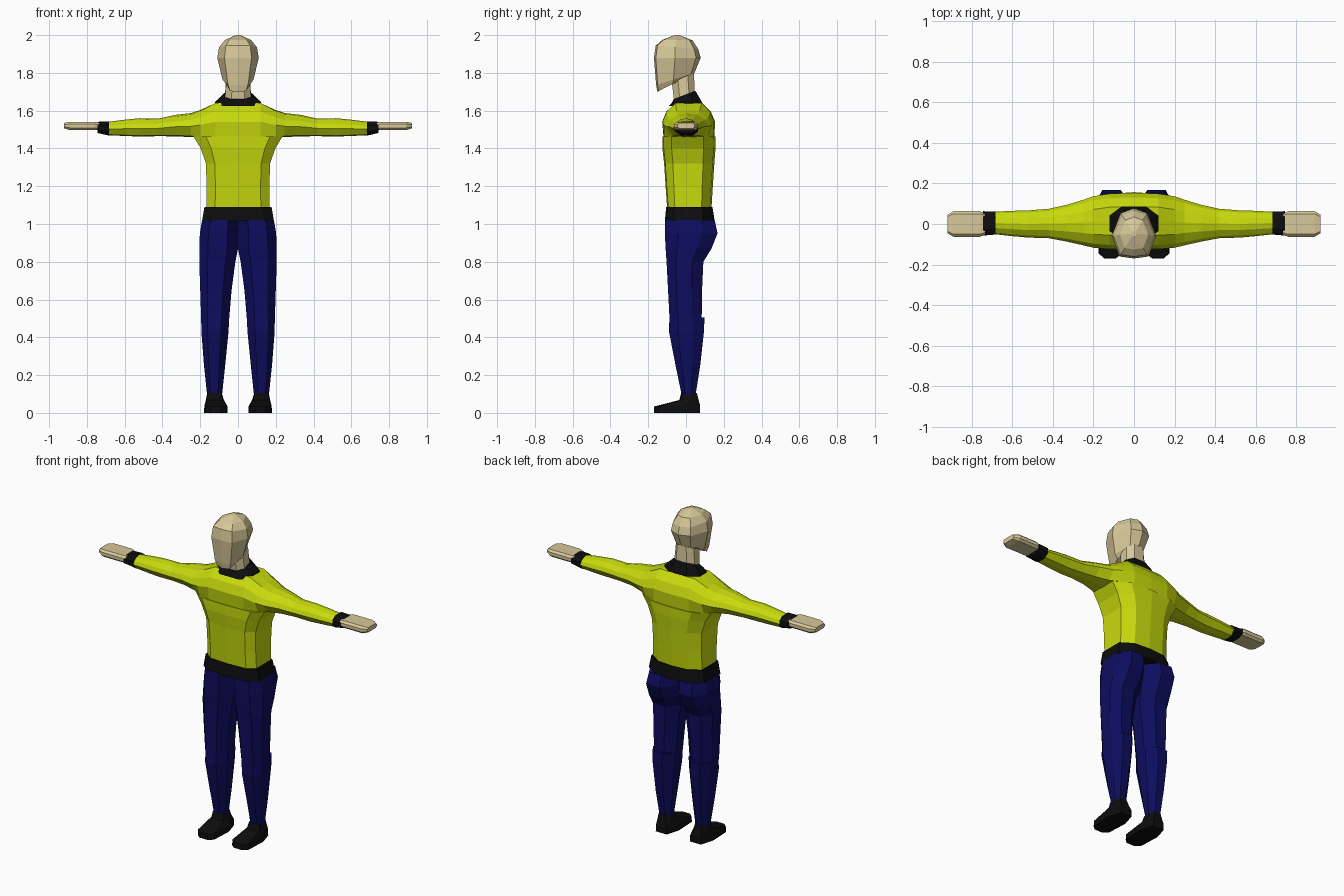
import bpy, bmesh

if "Cube" in bpy.data.objects:
    bpy.data.objects.remove(bpy.data.objects["Cube"])


def material(name, rgb):
    m = bpy.data.materials.new(name)
    m.diffuse_color = (*rgb, 1)
    m.use_nodes = True
    m.node_tree.nodes["Principled BSDF"].inputs["Base Color"].default_value = m.diffuse_color
    return m


LIME = material("lime_cloth", (0.57, 0.70, 0.004))
NAVY = material("navy_cloth", (0.004, 0.004, 0.115))
BLACK = material("black_trim", (0.004, 0.004, 0.004))
SKIN = material("pale_skin", (0.68, 0.58, 0.32))


def loft(name, rings, mat, side=1):
    """Skin a stack of equal-length rings, close both ends, flat shaded."""
    bm = bmesh.new()
    loops = [[bm.verts.new((side * x, y, z)) for x, y, z in r] for r in rings]
    n = len(loops[0])
    for a, b in zip(loops, loops[1:]):
        for i in range(n):
            j = (i + 1) % n
            bm.faces.new((a[i], a[j], b[j], b[i]))
    bm.faces.new(loops[0][::-1])
    bm.faces.new(loops[-1])
    bmesh.ops.recalc_face_normals(bm, faces=bm.faces)
    me = bpy.data.meshes.new(name)
    bm.to_mesh(me)
    bm.free()
    me.materials.append(mat)
    ob = bpy.data.objects.new(name, me)
    bpy.context.collection.objects.link(ob)
    return ob


def fit(u, lo, hi):
    return (lo + hi) / 2 + u * (hi - lo) / 2


def flat_ring(shape, x0, x1, y0, y1, zf, zb=None):
    """Ring around the z axis; zf and zb tilt it from front to back."""
    zb = zf if zb is None else zb
    return [(fit(u, x0, x1), fit(v, y0, y1), fit(v, zf, zb)) for u, v in shape]


def arm_ring(shape, x, y0, y1, z0, z1):
    """Ring around the x axis."""
    return [(x, fit(u, y0, y1), fit(v, z0, z1)) for u, v in shape]


OCT = [(-.5, -1), (.5, -1), (1, -.45), (1, .45),
       (.5, 1), (-.5, 1), (-1, .45), (-1, -.45)]
TRUNK = [(-.72, -.95), (0, -1), (.72, -.95), (1, -.65), (1, .55),
         (.6, .93), (0, 1), (-.6, .93), (-1, .55), (-1, -.65)]

# Sweater trunk: z, half width, front y, back y
trunk = [(1.085, .168, -.10, .135), (1.20, .166, -.108, .142),
         (1.32, .17, -.116, .15), (1.40, .197, -.125, .156),
         (1.462, .235, -.125, .157)]
loft("sweater_trunk", [flat_ring(TRUNK, -w, w, a, b, z)
                       for z, w, a, b in trunk], LIME)

# Sweater shoulders and sleeves: one sweep, chest shape blending to arm shape
CHEST = [(-.5, 1), (0, 1), (.5, 1), (.82, .5), (.98, -.1),
         (.95, -1), (0, -1), (-.95, -1), (-1, -.1), (-.85, .5)]
ARM = [(-.45, .85), (0, 1), (.45, .85), (.85, .4), (1, -.1),
       (.6, -.9), (0, -1), (-.6, -.9), (-1, -.1), (-.85, .4)]
# x, front y, back y, bottom z, top z, blend towards arm shape
sleeve = [(.12, -.124, .152, 1.46, 1.64, 0),
          (.20, -.117, .138, 1.46, 1.603, .4),
          (.25, -.105, .12, 1.46, 1.587, .8),
          (.33, -.087, .095, 1.464, 1.578, 1),
          (.42, -.07, .075, 1.465, 1.558, 1),
          (.52, -.067, .067, 1.463, 1.56, 1),
          (.60, -.06, .065, 1.466, 1.552, 1),
          (.69, -.05, .06, 1.47, 1.541, 1)]


def sleeve_ring(s, x, y0, y1, z0, z1, t):
    mix = [(a + (c - a) * t, b + (d - b) * t)
           for (a, b), (c, d) in zip(CHEST, ARM)]
    return arm_ring(mix, s * x, y0, y1, z0, z1)


sweep = [sleeve_ring(-1, *r) for r in reversed(sleeve)]
sweep.append(arm_ring(CHEST, 0, -.126, .157, 1.46, 1.64))
sweep += [sleeve_ring(1, *r) for r in sleeve]
loft("sweater_shoulders_and_sleeves", sweep, LIME)

# Waistband
loft("waistband", [flat_ring(TRUNK, -w, w, a, b, z) for z, w, a, b in
                   [(1.015, .19, -.112, .152), (1.09, .178, -.105, .14)]], BLACK)

# Collar, higher at the nape
loft("collar", [flat_ring(OCT, -.125, .125, -.09, .09, 1.625),
                flat_ring(OCT, -.12, .12, -.075, .082, 1.642, 1.65),
                flat_ring(OCT, -.074, .074, -.066, .05, 1.66, 1.705)], BLACK)

# Neck
loft("neck", [flat_ring(OCT, -.07, .07, -.062, .047, 1.64, 1.68),
              flat_ring(OCT, -.062, .062, -.075, .042, 1.75, 1.80)], SKIN)

# Head: half width, front y, back y, front z, back z
HEAD = [(-.65, -.92), (0, -1), (.65, -.92), (1, -.1),
        (.6, .8), (0, 1), (-.6, .8), (-1, -.1)]
head = [(.064, -.152, .035, 1.70, 1.795),
        (.082, -.158, .045, 1.735, 1.80),
        (.11, -.17, .078, 1.88, 1.88),
        (.10, -.16, .065, 1.945, 1.925),
        (.07, -.125, .035, 1.975, 1.972)]
rings = [flat_ring(HEAD, -w, w, a, b, zf, zb) for w, a, b, zf, zb in head]
rings.append(flat_ring(HEAD, -.012, .012, -.06, -.035, 2.0))
loft("head", rings, SKIN)

# Trouser leg: z, inner x, outer x, front y, back y
thigh = [(.495, .047, .195, -.087, .083), (.65, .034, .2, -.095, .085),
         (.80, .014, .205, -.103, .092), (.87, 0, .205, -.108, .135),
         (.95, 0, .202, -.112, .167), (1.02, 0, .19, -.112, .152)]
shin = [(.09, .085, .163, -.022, .05), (.25, .068, .18, -.055, .075),
        (.43, .05, .194, -.09, .095), (.505, .047, .195, -.088, .098)]
LEG = [(-.45, -1), (.55, -1), (1, -.5), (1, .4),
       (.55, 1), (-.35, 1), (-1, .4), (-1, -.4)]

# Shoe: inner x, outer x, front y, back y, front z, back z
SHOE = [(-.45, -1), (.45, -1), (.9, -.8), (1, .3),
        (.6, 1), (-.6, 1), (-1, .3), (-.9, -.8)]
shoe = [(.055, .18, -.17, .075, 0, 0),
        (.057, .178, -.168, .075, .034, .04),
        (.075, .17, -.035, .066, .068, .07),
        (.085, .163, -.026, .058, .104, .104)]

# Hand: x, half depth, bottom z, top z
hand = [(.735, .053, 1.496, 1.537), (.76, .063, 1.497, 1.541),
        (.89, .063, 1.497, 1.541), (.92, .045, 1.506, 1.535)]

for s, label in ((1, "left"), (-1, "right")):
    for part, data in (("thigh", thigh), ("shin", shin)):
        loft(f"{label}_trouser_{part}",
             [flat_ring(LEG, a, b, c, d, z) for z, a, b, c, d in data], NAVY, s)
    loft(f"{label}_shoe", [flat_ring(SHOE, *r) for r in shoe], BLACK, s)
    loft(f"{label}_cuff", [arm_ring(OCT, .683, -.052, .062, 1.468, 1.543),
                           arm_ring(OCT, .745, -.057, .063, 1.482, 1.541)],
         BLACK, s)
    loft(f"{label}_hand", [arm_ring([(u * (1 if abs(v) < .9 else 1.6), v)
                                     for u, v in OCT], x, -d, d, z0, z1)
                           for x, d, z0, z1 in hand], SKIN, s)
